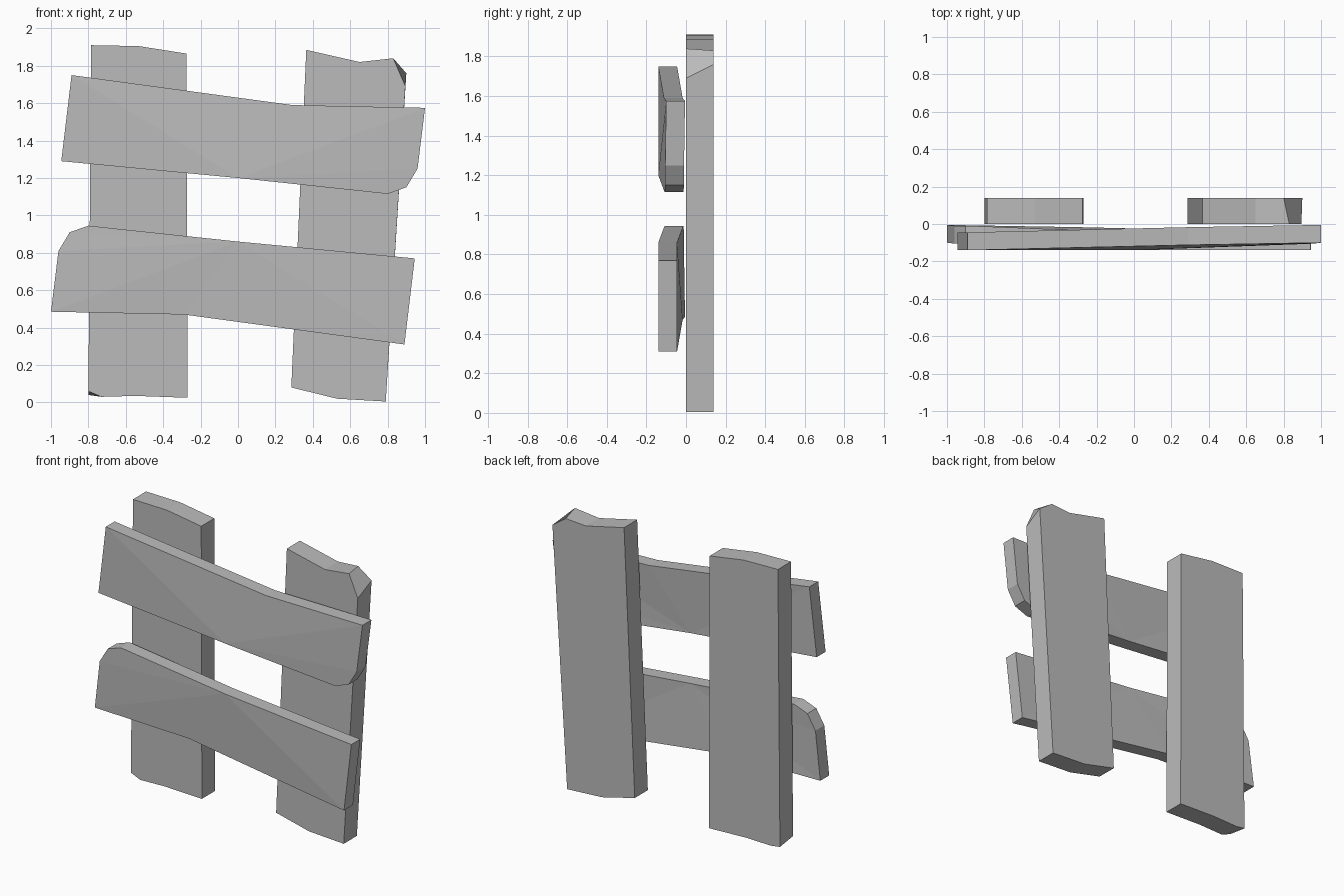
import bpy
import bmesh

cube = bpy.data.objects.get("Cube")
if cube:
    bpy.data.objects.remove(cube, do_unlink=True)

wood = bpy.data.materials.new("plain_grey")
wood.use_nodes = True
wood.diffuse_color = (0.5, 0.5, 0.5, 1)
wood.node_tree.nodes["Principled BSDF"].inputs["Base Color"].default_value = wood.diffuse_color


def board(name, front, back, fan=False):
    """Solid between two matching outlines; fan splits the bent faces from the first point."""
    bm = bmesh.new()
    f = [bm.verts.new(p) for p in front]
    b = [bm.verts.new(p) for p in back]
    n = len(f)
    for ring in (f, b):
        if fan:
            for i in range(1, n - 1):
                bm.faces.new((ring[0], ring[i], ring[i + 1]))
        else:
            bm.faces.new(ring)
    for i in range(n):
        j = (i + 1) % n
        bm.faces.new((f[i], f[j], b[j], b[i]))
    bmesh.ops.recalc_face_normals(bm, faces=bm.faces)
    mesh = bpy.data.meshes.new(name)
    bm.to_mesh(mesh)
    bm.free()
    mesh.materials.append(wood)
    obj = bpy.data.objects.new(name, mesh)
    bpy.context.collection.objects.link(obj)
    return obj


def post(name, outline, worn):
    """Upright plank; worn moves single back corners away from the front outline."""
    front = [(x, 0, z) for x, z in outline]
    back = [(*worn.get(i, p), 0.14) for i, p in enumerate(outline)]
    board(name, front, [(x, y, z) for x, z, y in back])


# Uprights with chipped corners
post("right_post",
     [(-0.785, 1.91), (-0.53, 1.905), (-0.275, 1.865), (-0.27, 0.025),
      (-0.55, 0.035), (-0.73, 0.03), (-0.8, 0.06)],
     {6: (-0.8, 0.04)})
post("left_post",
     [(0.365, 1.885), (0.65, 1.82), (0.83, 1.84), (0.895, 1.69),
      (0.79, 0.005), (0.53, 0.02), (0.285, 0.08)],
     {2: (0.8, 1.83), 3: (0.9, 1.76)})

# Crooked rails: x, z and front depth, starting at the bend in the lower edge
rail = [(0, 1.2, -0.14), (0.8, 1.115, -0.108), (0.9, 1.15, -0.105),
        (0.96, 1.25, -0.105), (1.0, 1.575, -0.1), (0.29, 1.59, -0.112),
        (-0.89, 1.75, -0.14), (-0.945, 1.29, -0.14)]
thickness = 0.095
for name, side in (("upper_rail", 1), ("lower_rail", -1)):
    # The lower rail is the upper one turned half round
    front = [(side * x, y, 1.03 + side * (z - 1.03)) for x, z, y in rail]
    board(name, front, [(x, y + thickness, z) for x, y, z in front], fan=True)
